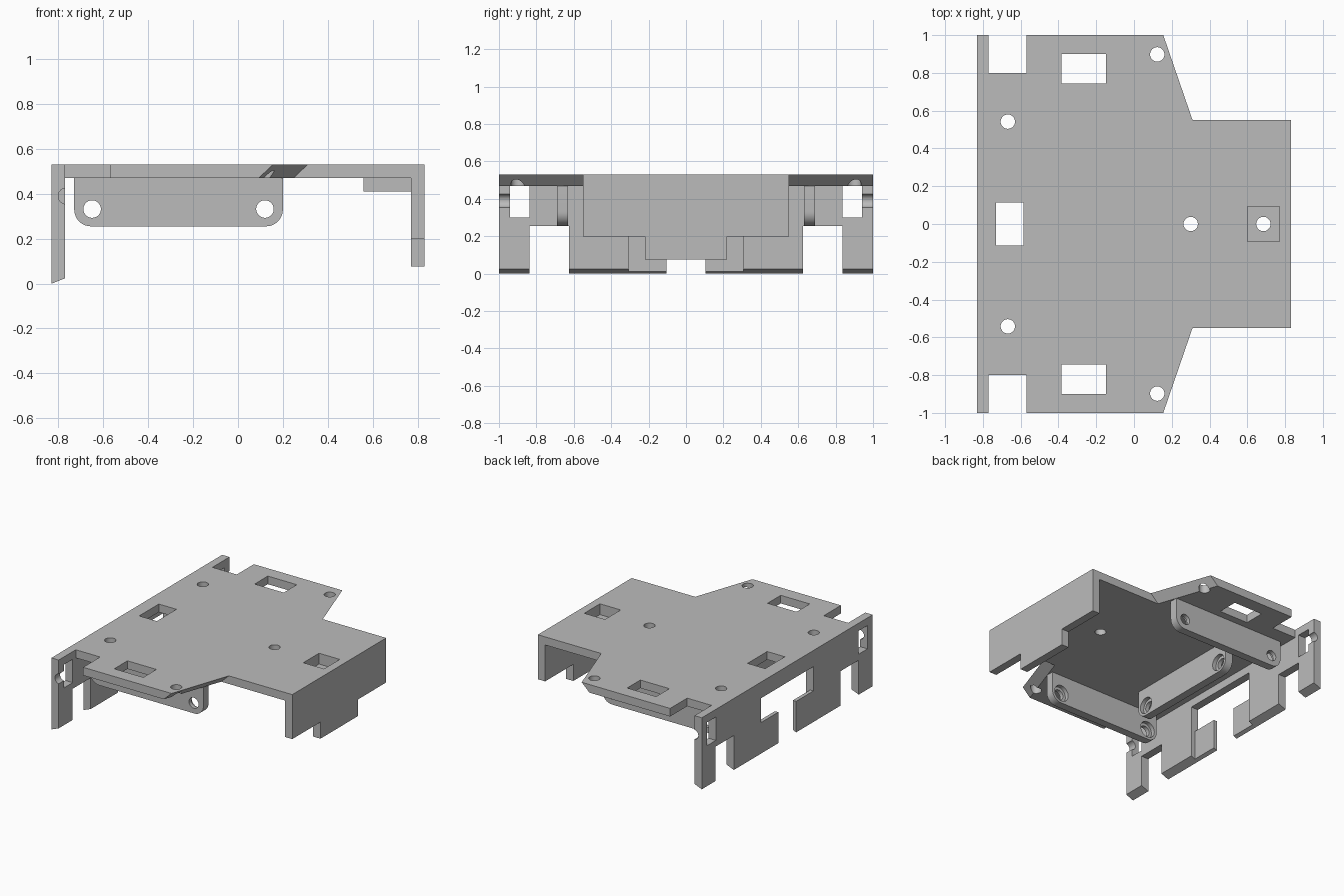
import bpy, bmesh
from math import pi, sin, cos
from mathutils import Vector

if "Cube" in bpy.data.objects:
    bpy.data.objects.remove(bpy.data.objects["Cube"])

grey = bpy.data.materials.new("plain grey")
grey.use_nodes = True
grey.diffuse_color = (0.5, 0.5, 0.5, 1)
grey.node_tree.nodes["Principled BSDF"].inputs["Base Color"].default_value = (0.5, 0.5, 0.5, 1)

# Maps profile coordinates (u, v) and depth (d) to space for each extrusion axis
AXES = {"x": lambda u, v, d: Vector((d, u, v)),
        "y": lambda u, v, d: Vector((u, d, v)),
        "z": lambda u, v, d: Vector((u, v, d))}


def prism(name, points, axis, lo, hi):
    """Extrude a closed profile along an axis."""
    bm = bmesh.new()
    face = bm.faces.new([bm.verts.new(AXES[axis](u, v, lo)) for u, v in points])
    new = bmesh.ops.extrude_face_region(bm, geom=[face])["geom"]
    shift = AXES[axis](0, 0, hi - lo)
    bmesh.ops.translate(bm, vec=shift, verts=[g for g in new if isinstance(g, bmesh.types.BMVert)])
    bmesh.ops.recalc_face_normals(bm, faces=bm.faces)
    mesh = bpy.data.meshes.new(name)
    bm.to_mesh(mesh)
    bm.free()
    mesh.materials.append(grey)
    obj = bpy.data.objects.new(name, mesh)
    bpy.context.scene.collection.objects.link(obj)
    return obj


def rect(u0, u1, v0, v1):
    return [(u0, v0), (u1, v0), (u1, v1), (u0, v1)]


def circle(u, v, r, n=40):
    return [(u + r * cos(2 * pi * i / n), v + r * sin(2 * pi * i / n)) for i in range(n)]


def cut(obj, points, axis, lo, hi):
    """Subtract an extruded profile and discard the cutter."""
    tool = prism("cutter", points, axis, lo, hi)
    tool.hide_render = True
    mod = obj.modifiers.new("cut", "BOOLEAN")
    mod.operation, mod.solver, mod.object = "DIFFERENCE", "EXACT", tool
    bpy.context.view_layer.update()
    result = bpy.data.meshes.new_from_object(obj.evaluated_get(bpy.context.evaluated_depsgraph_get()))
    obj.modifiers.clear()
    obj.data = result
    bpy.data.objects.remove(tool)


def mirrored(half):
    """Complete a half outline by reflecting its second or first coordinate."""
    return half + [(u, -v) for u, v in reversed(half)]


BOTTOM, TOP = 0.47, 0.53

# Top plate with corner notches and undercut slanted sides
plate = prism("top_plate", mirrored([(-0.77, 0.8), (-0.57, 0.8), (-0.57, 1), (0.155, 1),
                                     (0.31, 0.55), (0.77, 0.55)]), "z", BOTTOM, TOP)
for v in plate.data.vertices:
    if v.co.z < 0.5 and 0.1 < v.co.x < 0.5:
        v.co.x -= 0.063
cut(plate, rect(-0.73, -0.585, -0.115, 0.115), "z", 0.4, 0.6)
cut(plate, rect(0.6, 0.78, -0.092, 0.092), "z", 0.4, 0.6)
cut(plate, circle(0.3, 0, 0.038), "z", 0.4, 0.6)
for s in (-1, 1):
    cut(plate, rect(-0.385, -0.147, s * 0.822 - 0.077, s * 0.822 + 0.077), "z", 0.4, 0.6)
    for x, y in ((-0.668, 0.542), (0.123, 0.898)):
        cut(plate, circle(x, s * y, 0.038), "z", 0.4, 0.6)

# Drilled pocket block under the plate
block = prism("pocket_block", rect(0.56, 0.77, -0.135, 0.135), "z", 0.41, BOTTOM)
cut(block, rect(0.6, 0.78, -0.092, 0.092), "z", 0.45, 0.6)
cut(block, circle(0.685, 0, 0.038), "z", 0.3, 0.6)

# Stepped end wall
prism("end_wall", [(-0.55, TOP), (-0.55, 0.2), (-0.22, 0.2), (-0.22, 0.077),
                   (0.22, 0.077), (0.22, 0.2), (0.55, 0.2), (0.55, TOP)], "x", 0.77, 0.83)


def bevel_bottom(obj):
    for v in obj.data.vertices:
        if v.co.z < 0.001:
            v.co.z = 0.4 * (v.co.x + 0.83)


# Long wall with legs, central opening, corner windows and grooves
half = [(1, TOP), (1, 0), (0.837, 0), (0.837, 0.255), (0.625, 0.255),
        (0.625, 0), (0.307, 0), (0.307, 0.41)]
wall = prism("long_wall", half + [(-u, v) for u, v in reversed(half)], "x", -0.83, -0.77)
bevel_bottom(wall)
for s in (-1, 1):
    cut(wall, rect(s * 0.888 - 0.052, s * 0.888 + 0.052, 0.3, 0.473), "x", -0.9, -0.7)
    cut(wall, circle(-0.765, 0.39, 0.036), "y", s * 0.97 - 0.05, s * 0.97 + 0.05)
    tab = prism("thin_tab", rect(s * 0.206 - 0.101, s * 0.206 + 0.101, 0, 0.23), "x", -0.83, -0.803)
    bevel_bottom(tab)


def flange_profile(mid, half_width, r=0.075, low=0.255):
    """Hanging strip outline with rounded lower corners."""
    arc = [(half_width - r + r * cos(a), low + r - r * sin(a))
           for a in (i * pi / 16 for i in range(9))]
    side = [(half_width, BOTTOM)] + arc
    return [(mid + u, v) for u, v in side] + [(mid - u, v) for u, v in reversed(side)]


def flange(name, axis, mid, inner, outer):
    """Hanging strip with two holes counterbored from the inner side."""
    lo, hi = min(inner, outer), max(inner, outer)
    obj = prism(name, flange_profile(mid, 0.465), axis, lo, hi)
    step = 0.03 if outer > inner else -0.03
    bore = sorted((inner - step, inner + step))
    for s in (-1, 1):
        cut(obj, circle(mid + s * 0.385, 0.332, 0.039), axis, lo - 0.1, hi + 0.1)
        cut(obj, circle(mid + s * 0.385, 0.332, 0.06), axis, *bore)


flange("front_flange", "y", -0.265, -0.63, -0.69)
flange("back_flange", "y", -0.265, 0.63, 0.69)
flange("cross_flange", "x", 0, -0.43, -0.49)

# Smooth bores and rounded corners, keeping hard edges crisp
for obj in bpy.context.scene.objects:
    obj.select_set(obj.type == "MESH")
bpy.context.view_layer.objects.active = plate
bpy.ops.object.shade_smooth_by_angle(angle=pi / 6)
